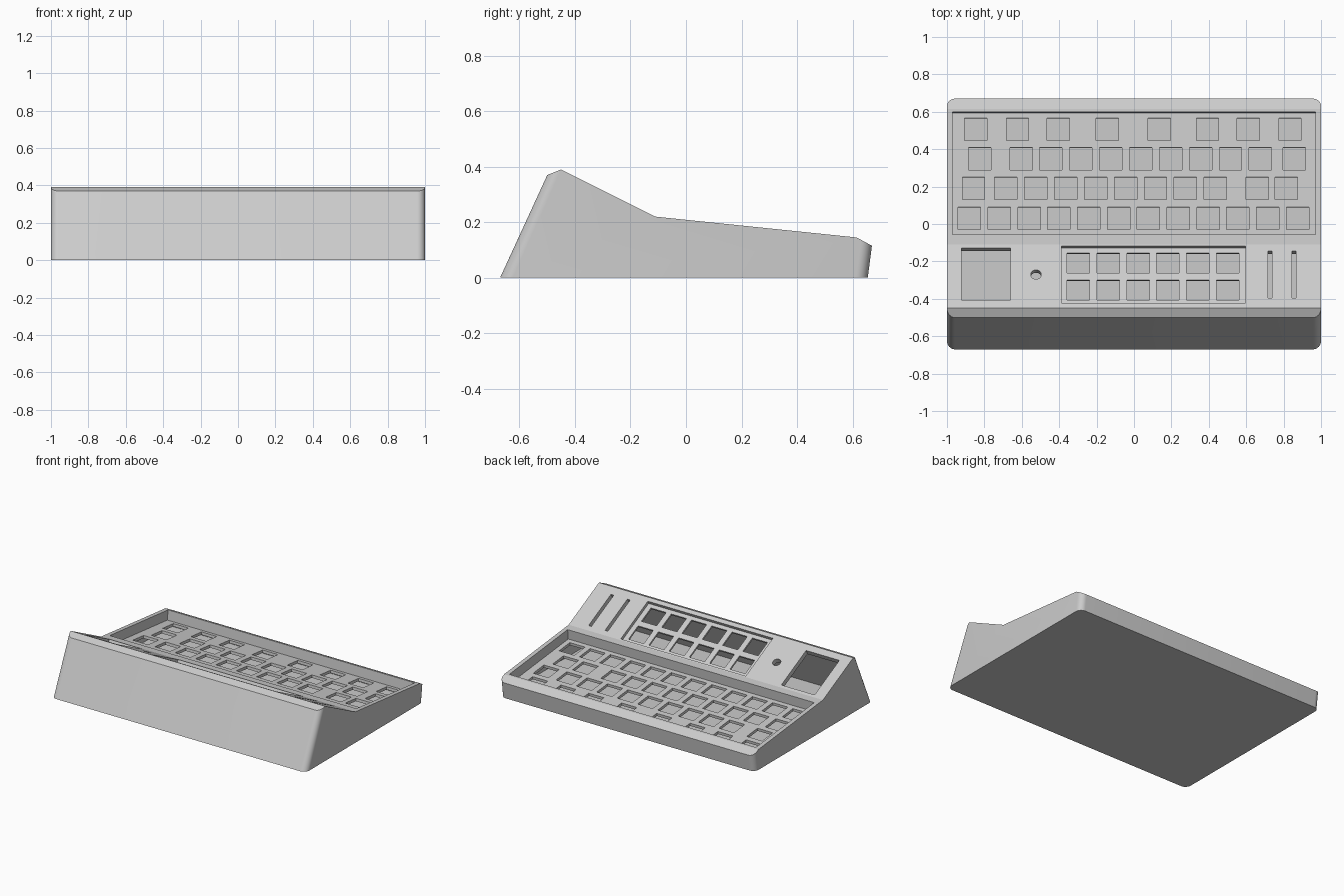
import bpy, bmesh, math
from mathutils import Matrix

cube = bpy.data.objects.get("Cube")
if cube:
    bpy.data.objects.remove(cube, do_unlink=True)

grey = bpy.data.materials.new("case grey")
grey.use_nodes = True
grey.diffuse_color = (0.6, 0.6, 0.6, 1)
grey.node_tree.nodes["Principled BSDF"].inputs["Base Color"].default_value = (0.6, 0.6, 0.6, 1)


def make_object(name, bm):
    bmesh.ops.recalc_face_normals(bm, faces=bm.faces)
    mesh = bpy.data.meshes.new(name)
    bm.to_mesh(mesh)
    bm.free()
    mesh.materials.append(grey)
    obj = bpy.data.objects.new(name, mesh)
    bpy.context.collection.objects.link(obj)
    return obj


def extrude_profile(profile, half_width):
    """Side profile (y, z) swept across x."""
    bm = bmesh.new()
    face = bm.faces.new([bm.verts.new((-half_width, y, z)) for y, z in profile])
    swept = bmesh.ops.extrude_face_region(bm, geom=[face])["geom"]
    verts = [v for v in swept if isinstance(v, bmesh.types.BMVert)]
    bmesh.ops.translate(bm, verts=verts, vec=(2 * half_width, 0, 0))
    return bm


# Sloped top surfaces: start y, start z, fall per unit of y
KEY_DECK = (-0.11, 0.22, 0.1034)
PANEL = (-0.45, 0.39, 0.5)


def surface_frame(surface, x, y, sunk):
    y0, z0, fall = surface
    angle = math.atan(fall)
    z = z0 - fall * (y - y0) - sunk / math.cos(angle)
    return Matrix.Translation((x, y, z)) @ Matrix.Rotation(-angle, 4, "X"), math.cos(angle)


def cut_box(bm, surface, x, y, w, h, depth, sunk=0.0, rise=0.03):
    frame, c = surface_frame(surface, x, y, sunk)
    size = Matrix.Diagonal((w, h / c, depth + rise, 1))
    offset = Matrix.Translation((0, 0, (rise - depth) / 2))
    bmesh.ops.create_cube(bm, size=1, matrix=frame @ offset @ size)


# Wedge body with rounded upright corners
outline = [(-0.67, 0), (-0.5, 0.37), (-0.45, 0.39), (-0.11, 0.22),
           (0.615, 0.145), (0.67, 0.115), (0.655, 0)]
bm = extrude_profile(outline, 1.0)
walls = (outline[:2], outline[5:])
corners = []
for e in bm.edges:
    a, b = (v.co for v in e.verts)
    if abs(a.x - b.x) < 0.01:
        ys = sorted((a.y, b.y))
        for wall in walls:
            target = sorted(p[0] for p in wall)
            if max(abs(ys[0] - target[0]), abs(ys[1] - target[1])) < 0.001:
                corners.append(e)
bmesh.ops.bevel(bm, geom=corners, offset=0.042, segments=8, profile=0.5, affect="EDGES")
body = make_object("keyboard_case", bm)

# Hollow interior
cavity = extrude_profile([(-0.625, 0.025), (-0.485, 0.33), (-0.44, 0.346), (-0.1, 0.176),
                          (-0.1, 0.129), (0.622, 0.054), (0.622, 0.025)], 0.965)

# Sunken key deck and sunken button panel
recesses = bmesh.new()
cut_box(recesses, KEY_DECK, 0, 0.272, 1.94, 0.655, 0.07)
cut_box(recesses, PANEL, 0.104, -0.27, 0.984, 0.304, 0.022)

# Switch openings: each row is y followed by the x positions
holes = bmesh.new()


def run(start, step, count):
    return [start + step * i for i in range(count)]


rows = [
    (0.506, [-0.845, -0.623, -0.404, -0.142, 0.134, 0.393, 0.612, 0.834]),
    (0.348, [-0.824] + run(-0.604, 0.16, 9) + [0.856]),
    (0.19, [-0.858] + run(-0.685, 0.16, 8) + [0.658, 0.813]),
    (0.03, run(-0.88, 0.1595, 12)),
]
for y, xs in rows:
    for x in xs:
        cut_box(holes, KEY_DECK, x, y, 0.12, 0.12, 0.03, sunk=0.07)

# Panel buttons
for y in (-0.209, -0.353):
    for x in run(-0.297, 0.1595, 6):
        cut_box(holes, PANEL, x, y, 0.12, 0.107, 0.03, sunk=0.022)

# Display window, slider slots and round knob hole
cut_box(holes, PANEL, -0.791, -0.267, 0.262, 0.278, 0.06)
for x in (0.727, 0.856):
    cut_box(holes, PANEL, x, -0.27, 0.022, 0.252, 0.06)
frame, _ = surface_frame(PANEL, -0.524, -0.27, 0)
bmesh.ops.create_cone(holes, cap_ends=True, segments=32, radius1=0.028, radius2=0.028,
                      depth=0.12, matrix=frame)

# Carve the body
for name, cutter_mesh in (("cavity", cavity), ("recesses", recesses), ("holes", holes)):
    cutter = make_object(name + "_cutter", cutter_mesh)
    cutter.hide_render = True
    mod = body.modifiers.new(name, "BOOLEAN")
    mod.operation = "DIFFERENCE"
    mod.solver = "EXACT"
    mod.object = cutter
    bpy.context.view_layer.objects.active = body
    bpy.ops.object.modifier_apply(modifier=mod.name)
    bpy.data.objects.remove(cutter, do_unlink=True)

bpy.ops.object.select_all(action="DESELECT")
body.select_set(True)
bpy.context.view_layer.objects.active = body
bpy.ops.object.shade_smooth_by_angle(angle=math.radians(20))
